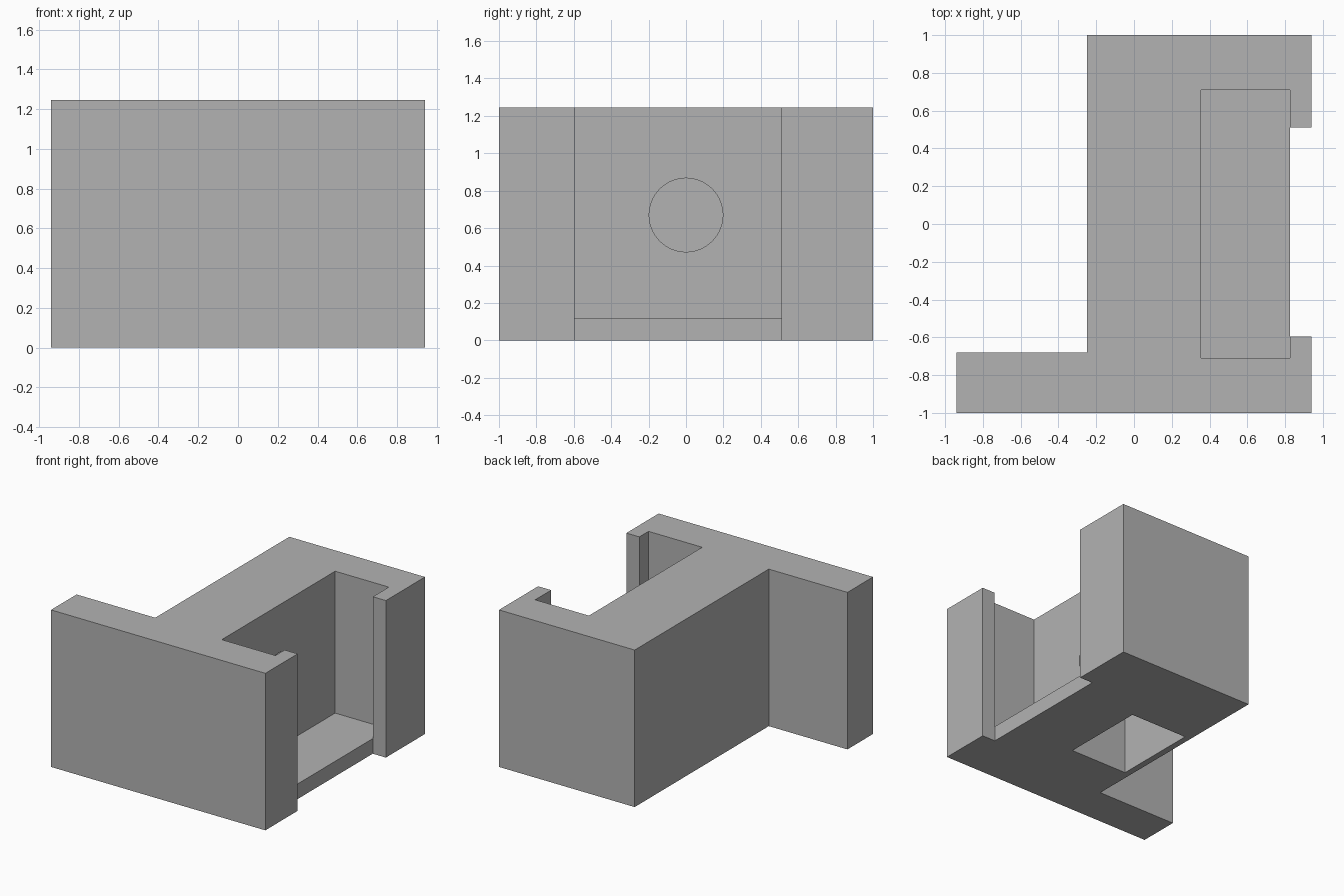
import bpy, bmesh, math
from mathutils import Matrix, Vector

default = bpy.data.objects.get("Cube")
if default:
    bpy.data.objects.remove(default, do_unlink=True)

HEIGHT = 1.245
GREY = (0.45, 0.45, 0.45, 1.0)

# Single plain grey
grey = bpy.data.materials.new("plain_grey")
grey.use_nodes = True
grey.diffuse_color = GREY
grey.node_tree.nodes["Principled BSDF"].inputs["Base Color"].default_value = GREY


def add_object(name, bm):
    bmesh.ops.recalc_face_normals(bm, faces=bm.faces)
    mesh = bpy.data.meshes.new(name)
    bm.to_mesh(mesh)
    bm.free()
    mesh.materials.append(grey)
    obj = bpy.data.objects.new(name, mesh)
    bpy.context.collection.objects.link(obj)
    return obj


def box(name, low, high):
    low, high = Vector(low), Vector(high)
    bm = bmesh.new()
    bmesh.ops.create_cube(bm, size=1)
    bmesh.ops.scale(bm, vec=high - low, verts=bm.verts)
    bmesh.ops.translate(bm, vec=(low + high) / 2, verts=bm.verts)
    return add_object(name, bm)


def cut(target, cutter):
    cutter.hide_render = True
    mod = target.modifiers.new(cutter.name, 'BOOLEAN')
    mod.operation = 'DIFFERENCE'
    mod.solver = 'EXACT'
    mod.object = cutter
    bpy.context.view_layer.objects.active = target
    bpy.ops.object.modifier_apply(modifier=mod.name)
    bpy.data.objects.remove(cutter, do_unlink=True)


# Block with a long front flange, extruded from its plan outline
outline = [(-0.94, -1), (0.94, -1), (0.94, 1), (-0.25, 1), (-0.25, -0.68), (-0.94, -0.68)]
bm = bmesh.new()
base = bm.faces.new([bm.verts.new((x, y, 0)) for x, y in outline])
walls = bmesh.ops.extrude_face_region(bm, geom=[base])["geom"]
top = [v for v in walls if isinstance(v, bmesh.types.BMVert)]
bmesh.ops.translate(bm, vec=(0, 0, HEIGHT), verts=top)
body = add_object("housing_block", bm)

# Side opening between the two lips, then the pocket behind it
cut(body, box("side_opening", (0.825, -0.595, -0.5), (1.5, 0.51, 2)))
cut(body, box("open_pocket", (0.355, -0.71, 0.12), (0.826, 0.71, 2)))

# Hollow entered from underneath
cut(body, box("underside_hollow", (-0.2, -0.34, -0.5), (0.3, 0.34, 1.01)))

# Round hole joining the pocket and the hollow
bm = bmesh.new()
bmesh.ops.create_cone(bm, cap_ends=True, segments=64, radius1=0.197, radius2=0.197, depth=0.3,
                      matrix=Matrix.Translation((0.33, 0, 0.67)) @ Matrix.Rotation(math.pi / 2, 4, 'Y'))
cut(body, add_object("round_hole", bm))

bpy.ops.object.select_all(action='DESELECT')
body.select_set(True)
bpy.context.view_layer.objects.active = body
bpy.ops.object.shade_smooth_by_angle(angle=math.radians(30))
